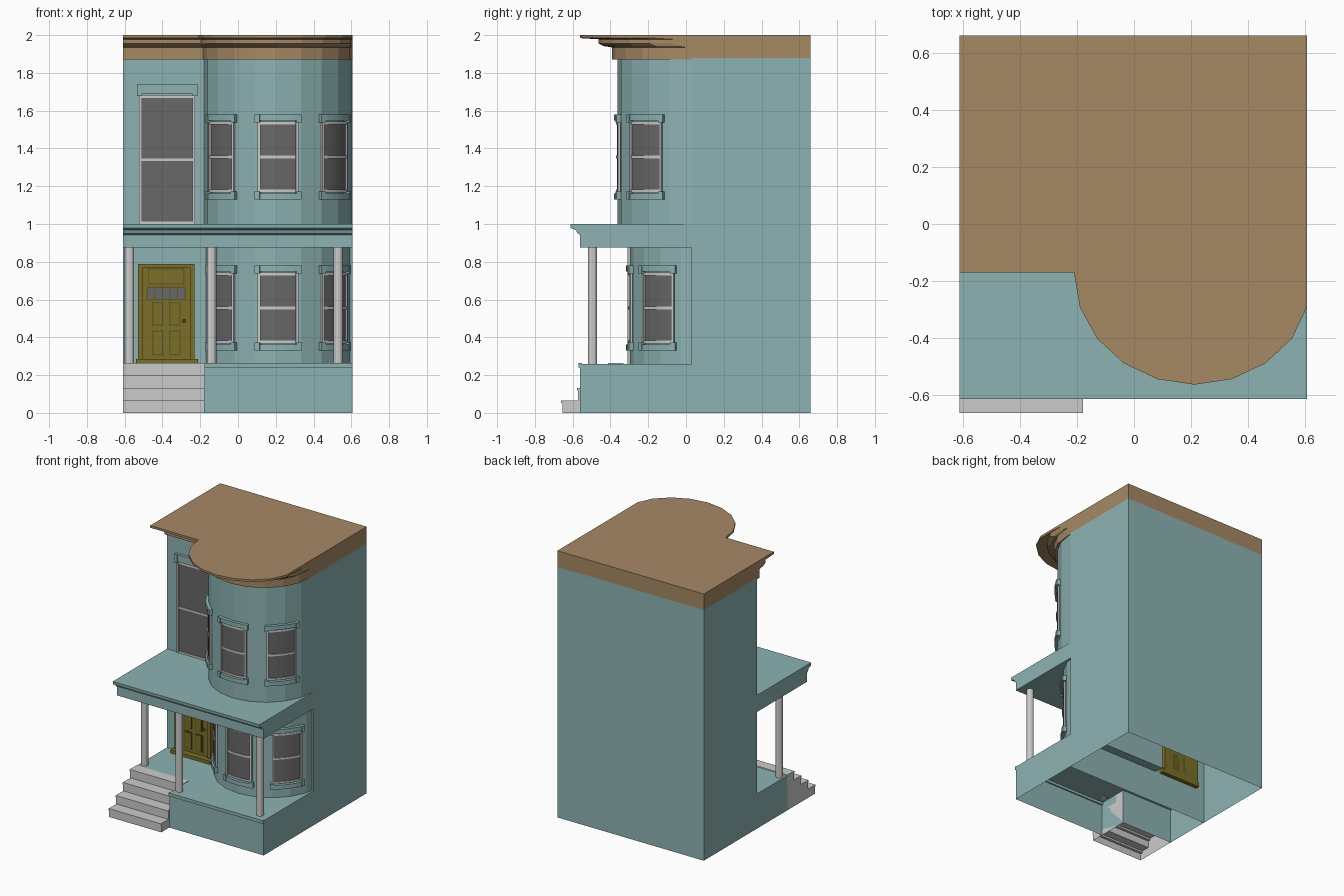
import bpy, bmesh
from math import sin, cos, pi, radians

if "Cube" in bpy.data.objects:
    bpy.data.objects.remove(bpy.data.objects["Cube"])


def material(name, rgb):
    m = bpy.data.materials.new(name)
    m.diffuse_color = (*rgb, 1)
    m.use_nodes = True
    m.node_tree.nodes["Principled BSDF"].inputs["Base Color"].default_value = m.diffuse_color
    return m


TEAL = material("teal_paint", (0.27, 0.45, 0.45))
TAN = material("tan_trim", (0.38, 0.25, 0.13))
GOLD = material("gold_door", (0.20, 0.16, 0.02))
DARK = material("dark_gold", (0.12, 0.10, 0.02))
GLASS = material("glass", (0.14, 0.14, 0.14))

L, R_, BACK, WALL = -0.61, 0.605, 0.66, 0.03   # side, back and front wall planes
BX, BR = 0.212, 0.392                          # bay centre and radius
UP_Y, LOW_Y = 0.03, 0.095                      # bay centres of each storey


def finish(name, bm, mat):
    bmesh.ops.recalc_face_normals(bm, faces=bm.faces)
    me = bpy.data.meshes.new(name)
    bm.to_mesh(me)
    bm.free()
    ob = bpy.data.objects.new(name, me)
    bpy.context.collection.objects.link(ob)
    if mat:
        me.materials.append(mat)
    return ob


def loft(name, rings, mat=None, bottom=True, skip=()):
    """Skin closed rings of 3D points, capping the ends."""
    bm = bmesh.new()
    vs = [[bm.verts.new(p) for p in r] for r in rings]
    n = len(vs[0])
    for a, b in zip(vs, vs[1:]):
        for i in range(n):
            if i not in skip:
                j = (i + 1) % n
                bm.faces.new((a[i], a[j], b[j], b[i]))
    bm.faces.new(vs[-1])
    if bottom:
        bm.faces.new(vs[0][::-1])
    return finish(name, bm, mat)


def prism(name, pts, z0, z1, mat=None, bottom=True):
    return loft(name, [[(x, y, z) for x, y in pts] for z in (z0, z1)], mat, bottom)


def rect(x0, x1, y0, y1):
    return [(x0, y0), (x1, y0), (x1, y1), (x0, y1)]


def half_round(cy, rx, n=10):
    return [(min(BX - rx * cos(pi * i / n), R_), cy - BR * sin(pi * i / n)) for i in range(n + 1)]


def side_profile(name, prof, x0, x1, mat, skip=()):
    """Extrude a y/z profile along x."""
    return loft(name, [[(x, y, z) for y, z in prof] for x in (x0, x1)], mat, skip=skip)


# House body and the two storeys of the rounded bay
prism("house_body", rect(L, R_, WALL, BACK), 0, 1.88, TEAL, bottom=False)
prism("lower_bay", half_round(LOW_Y, BR), 0.25, 0.89, TEAL)
prism("upper_bay", half_round(UP_Y, BR), 0.95, 1.88, TEAL)

# Stepped roof cornice
rings = []
for d, z in [(0.03, 1.87), (0.03, 1.935), (0.075, 1.942), (0.1, 1.955), (0.1, 1.978),
             (0.2, 1.984), (0.2, 2.0)]:
    out = [(L, WALL - d)] + half_round(WALL - d, BR + 0.15 * d) + [(R_, BACK), (L, BACK)]
    rings.append([(x, y, z) for x, y in out])
loft("roof_cornice", rings, TAN)

# Porch base: open underneath, notched for the steps
SX, SY = -0.178, -0.33
deck = [(L, SY), (SX, SY), (SX, -0.56), (R_, -0.56), (R_, WALL), (L, WALL)]
prism("porch_base", deck, 0, 0.26, TEAL, bottom=False)
prism("porch_lip", rect(SX, R_, -0.57, -0.55), 0.24, 0.264, TEAL)

# Steps with small nosings
steps = [(-0.655 + 0.083 * i, 0.066 * (i + j)) for i in range(4) for j in (0, 1)]
steps += [(SY, 0.264), (SY, 0)]
side_profile("front_steps", steps, L, SX, None, skip=(8, 9))
for i in range(4):
    y, z = -0.655 + 0.083 * i, 0.066 * (i + 1)
    prism("step_nosing", rect(L, SX, y - 0.006, y + 0.02), z - 0.014, z, None)

# Porch roof with moulded front edge
side_profile("porch_roof", [(WALL, 0.875), (-0.56, 0.875), (-0.56, 0.942), (-0.575, 0.95),
                            (-0.582, 0.968), (-0.61, 0.978), (-0.612, 1.0), (WALL, 1.0)], L, R_, TEAL)

# Porch columns
for x, y in [(-0.575, -0.285), (-0.14, -0.495), (0.53, -0.495)]:
    prism("porch_column", [(x + 0.025 * cos(k * pi / 6), y + 0.025 * sin(k * pi / 6)) for k in range(12)],
          0.255, 0.88)


# Placement maps: (along wall, out from wall, height) to world
def flat(cx):
    return lambda u, d, z: (cx + u, WALL - d, z)


def curved(cy, deg):
    def f(u, d, z):
        a = radians(deg) + u / BR
        return (BX + (BR + d) * sin(a), cy - (BR + d) * cos(a), z)
    return f


def block(name, f, u0, u1, z0, z1, d, mat=None, n=1, back=-0.03):
    rs = []
    for i in range(n + 1):
        u = u0 + (u1 - u0) * i / n
        rs.append([f(u, back, z0), f(u, d, z0), f(u, d, z1), f(u, back, z1)])
    return loft(name, rs, mat)


def window(f, hw, z0, z1, head, n, sill=True):
    t, m = 0.014, (z0 + z1) / 2
    block("window_glass", f, -hw, hw, z0, z1, 0.003, GLASS, n)
    for s in (-1, 1):
        a, b = sorted((s * hw, s * (hw - t)))
        block("window_side_frame", f, a, b, z0, z1, 0.012)
    for z in (z0, m - t / 2, z1 - t):
        block("window_rail", f, -hw + t, hw - t, z, z + t, 0.009, None, n)
    w = hw + 0.012
    caps = [("window_header", z1 + 0.006, z1 + head, z1 - 0.004, z1 + 0.01)]
    if sill:
        caps.append(("window_sill", z0 - head, z0 - 0.006, z0 - 0.01, z0 + 0.004))
    for name, a, b, e0, e1 in caps:
        block(name, f, -w, w, a, b, 0.02, TEAL, n)
        for s in (-w, w - 0.025):
            block(name + "_end", f, s, s + 0.025, min(a, e0), max(b, e1), 0.024, TEAL)


for deg in (-51, 0, 51):
    window(curved(UP_Y, deg), 0.106, 1.168, 1.542, 0.038, 6)
    window(curved(LOW_Y, deg), 0.106, 0.368, 0.742, 0.038, 6)
window(flat(-0.375), 0.148, 1.0, 1.682, 0.058, 1, sill=False)

# Front door: frame, leaf, transom, small lights, panels, knob and sill
f = flat(-0.38)
block("door_leaf", f, -0.13, 0.13, 0.26, 0.77, 0.012, GOLD)
for s in (-0.15, 0.125):
    block("door_jamb", f, s, s + 0.025, 0.26, 0.785, 0.025, GOLD)
block("door_head", f, -0.15, 0.15, 0.768, 0.788, 0.025, GOLD)
block("door_sill", f, -0.16, 0.168, 0.25, 0.284, 0.06, GOLD)


def panel(u0, u1, z0, z1):
    block("panel_edge", f, u0, u1, z0, z1, 0.016, DARK)
    block("panel_face", f, u0 + 0.007, u1 - 0.007, z0 + 0.007, z1 - 0.007, 0.02, GOLD)


panel(-0.097, 0.097, 0.68, 0.767)
block("door_lights_surround", f, -0.105, 0.105, 0.598, 0.668, 0.016, DARK)
for i in range(5):
    u = -0.1 + 0.04 * i
    block("door_light", f, u + 0.003, u + 0.037, 0.604, 0.662, 0.02, GLASS)
for u in (-0.075, 0.015):
    panel(u, u + 0.06, 0.46, 0.588)
    panel(u, u + 0.06, 0.305, 0.435)
bm = bmesh.new()
bmesh.ops.create_uvsphere(bm, u_segments=10, v_segments=6, radius=0.009)
bmesh.ops.translate(bm, verts=bm.verts, vec=f(0.095, 0.022, 0.487))
finish("door_knob", bm, DARK)
